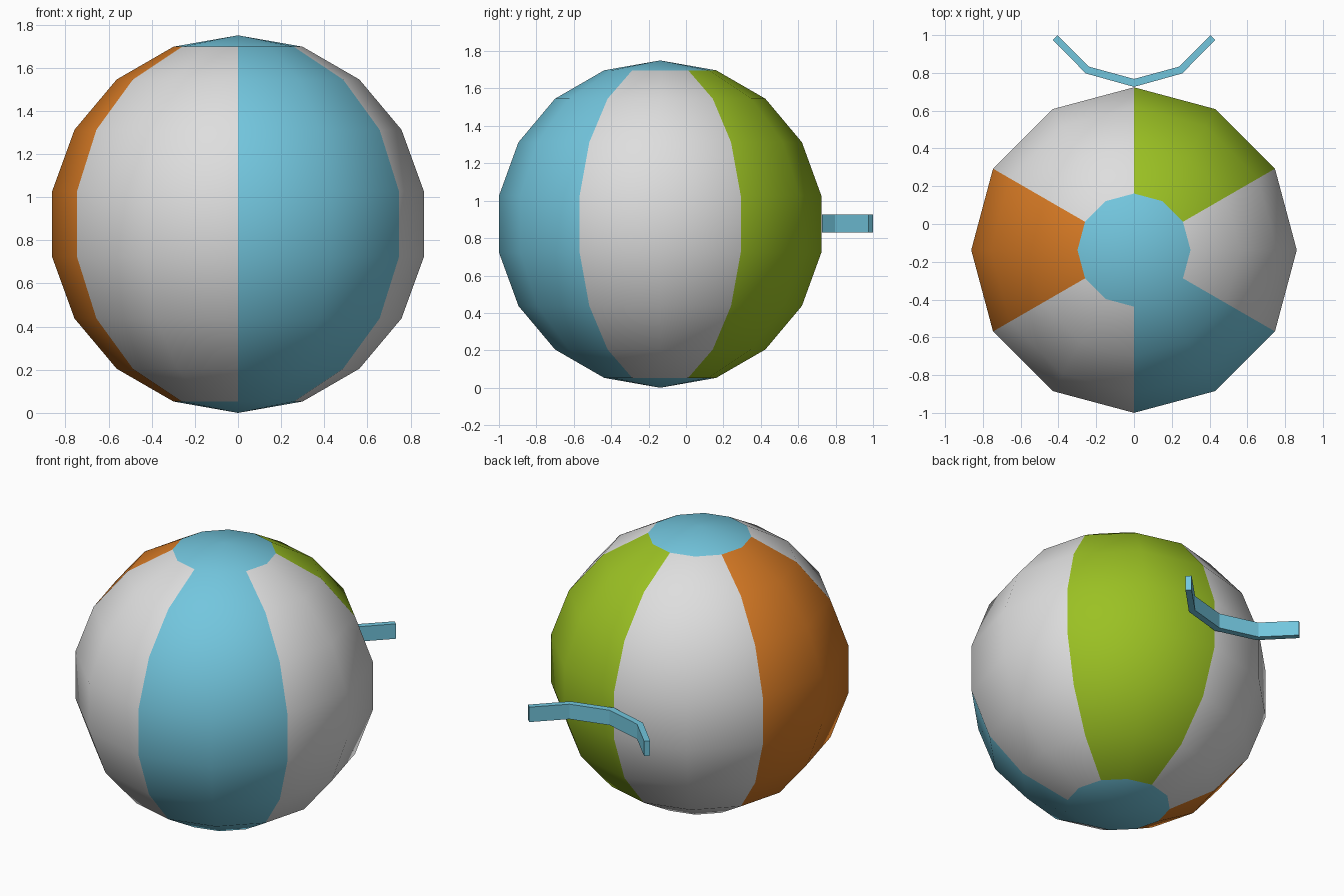
import bpy, bmesh, math

if "Cube" in bpy.data.objects:
    bpy.data.objects.remove(bpy.data.objects["Cube"])

R = 0.875
CY = -0.138

def material(name, rgb):
    m = bpy.data.materials.new(name)
    m.diffuse_color = (*rgb, 1)
    m.use_nodes = True
    m.node_tree.nodes["Principled BSDF"].inputs["Base Color"].default_value = m.diffuse_color
    return m

blue = material("sky_blue", (0.171, 0.565, 0.73))
grey = material("light_grey", (0.73, 0.73, 0.73))
green = material("lime_green", (0.328, 0.533, 0.017))
orange = material("orange", (0.68, 0.195, 0.018))

# Beach ball: 60 degree coloured panels with blue end caps
bpy.ops.mesh.primitive_uv_sphere_add(segments=12, ring_count=9, radius=R, location=(0, CY, R))
ball = bpy.context.object
ball.name = "ball"
for m in (blue, grey, green, orange):
    ball.data.materials.append(m)
panels = [0, 1, 2, 1, 3, 1]  # counter-clockwise from the front, seen from above
for p in ball.data.polygons:
    c = p.center
    if len(p.vertices) == 3:
        p.material_index = 0
    else:
        angle = math.degrees(math.atan2(c.y, c.x)) + 90
        p.material_index = panels[int((angle % 360) // 60)]
    p.use_smooth = True

# Curved strip behind the ball: plan outline extruded upwards
near = [(0.43, 0.975), (0.255, 0.797), (0, 0.726)]
far = [(0.405, 1.0), (0.238, 0.833), (0, 0.768)]

def full(side):
    return side + [(-x, y) for x, y in reversed(side[:-1])]

bm = bmesh.new()
rows = [[bm.verts.new((x, y, z)) for x, y in full(s)]
        for s, z in ((near, 0.83), (far, 0.83), (far, 0.925), (near, 0.925))]
for a, b in zip(rows, rows[1:] + rows[:1]):
    for i in range(len(a) - 1):
        bm.faces.new((a[i], a[i + 1], b[i + 1], b[i]))
for end in (0, -1):
    bm.faces.new([r[end] for r in rows])
bmesh.ops.recalc_face_normals(bm, faces=bm.faces)
mesh = bpy.data.meshes.new("bent_strip")
bm.to_mesh(mesh)
bm.free()
mesh.materials.append(blue)
bpy.context.collection.objects.link(bpy.data.objects.new("bent_strip", mesh))
